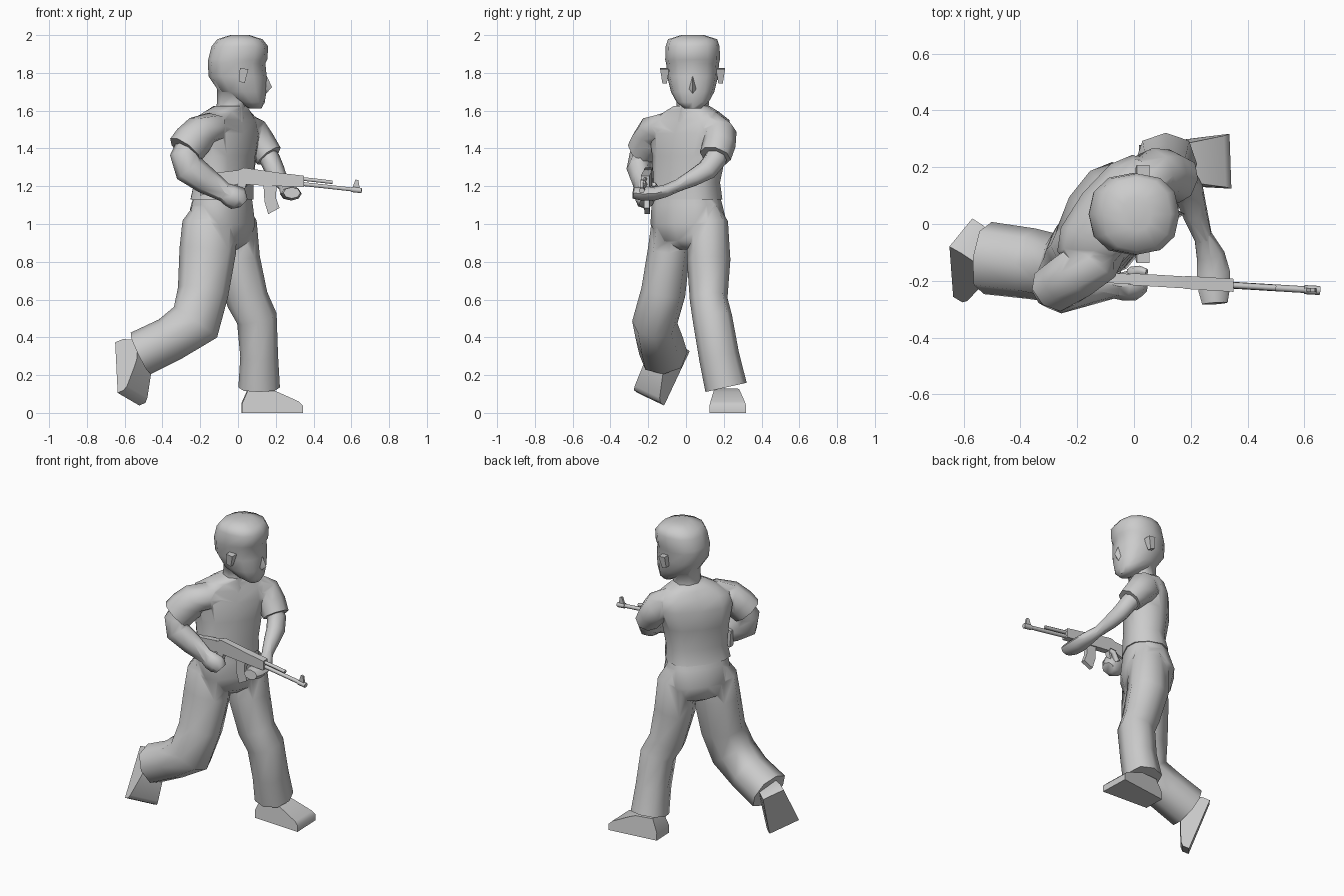
import bpy, bmesh, math
from mathutils import Vector, Matrix


def make(name, verts, faces):
    me = bpy.data.meshes.new(name)
    me.from_pydata([tuple(v) for v in verts], [], faces)
    bm = bmesh.new()
    bm.from_mesh(me)
    bmesh.ops.recalc_face_normals(bm, faces=bm.faces)
    bm.to_mesh(me)
    bm.free()
    ob = bpy.data.objects.new(name, me)
    bpy.context.collection.objects.link(ob)
    return ob


def loft(name, rows, n=8, side=(0, 1, 0), flat=False, p=1.0):
    """rows: x, y, z, radius along side, radius across, optional yaw."""
    c = [Vector(r[:3]) for r in rows]
    verts, faces = [], []
    for i, r in enumerate(rows):
        a = (c[i] - c[i - 1]).normalized() if i else Vector()
        b = (c[i + 1] - c[i]).normalized() if i < len(c) - 1 else Vector()
        t = Vector((0, 0, 1)) if flat else (a + b).normalized()
        s = Matrix.Rotation(math.radians(r[5] if len(r) > 5 else 0), 3, 'Z') @ Vector(side)
        u = (s - t * s.dot(t)).normalized()
        v = t.cross(u)
        for k in range(n):
            w = 2 * math.pi * k / n
            co, si = math.cos(w), math.sin(w)
            verts.append(c[i] + u * r[3] * math.copysign(abs(co) ** p, co)
                         + v * r[4] * math.copysign(abs(si) ** p, si))
    for i in range(len(rows) - 1):
        for k in range(n):
            j = (k + 1) % n
            faces.append((i * n + k, i * n + j, i * n + n + j, i * n + n + k))
    m = (len(rows) - 1) * n
    faces += [tuple(range(n)), tuple(range(m, m + n))]
    return make(name, verts, faces)


def prism(name, prof, yfun, half):
    """Extrude an x-z profile in y; yfun(x) gives the middle, half(x, z) the half width."""
    n = len(prof)
    verts = [(x, yfun(x) + s * half(x, z), z) for s in (-1, 1) for x, z in prof]
    faces = [tuple(range(n)), tuple(range(n, 2 * n))]
    faces += [(k, (k + 1) % n, n + (k + 1) % n, n + k) for k in range(n)]
    return make(name, verts, faces)


def union(target, *others):
    """Merge overlapping parts into one skin."""
    bpy.context.view_layer.objects.active = target
    for o in others:
        mod = target.modifiers.new("union", 'BOOLEAN')
        mod.operation, mod.solver, mod.object = 'UNION', 'EXACT', o
        bpy.ops.object.modifier_apply(modifier=mod.name)
        bpy.data.objects.remove(o)


# head: z, back x, front x, half width
head = [(1.612, .06, .125, .045), (1.645, .0, .142, .085), (1.70, -.10, .15, .115),
        (1.78, -.155, .152, .135), (1.85, -.16, .145, .14), (1.87, -.158, .155, .145),
        (1.94, -.14, .16, .143), (1.978, -.11, .13, .13), (2.0, -.04, .06, .06)]
skull = loft("head", [((b + f) / 2, .035, z, w, (f - b) / 2) for z, b, f, w in head], 12, flat=True, p=.85)
make("nose", [(.14, .035, 1.81), (.18, .035, 1.725), (.135, .01, 1.71), (.135, .06, 1.71), (.14, .035, 1.68)],
     [(0, 1, 2), (0, 3, 1), (1, 4, 2), (1, 3, 4), (0, 2, 4, 3)])
for s, nm in ((-1, "right_ear"), (1, "left_ear")):
    prism(nm, [(.005, 1.755), (.035, 1.745), (.055, 1.82), (.01, 1.825)],
          lambda x, s=s: .035 + s * .148, lambda x, z: .012 + (z - 1.745) * .16)
neck = loft("neck", [(-.04, .03, 1.54, .10, .09), (-.035, .035, 1.62, .085, .078),
                     (-.025, .035, 1.72, .09, .085)], 8)
union(skull, neck)

# shirt twisted toward the rifle, with sleeves
shirt = loft("shirt", [(-.085, .0, 1.13, .197, .138, -33), (-.075, .0, 1.22, .188, .125, -35),
                       (-.08, .015, 1.36, .205, .135, -38), (-.075, .025, 1.48, .24, .135, -38),
                       (-.07, .03, 1.55, .225, .112, -38), (-.055, .03, 1.595, .15, .095, -34),
                       (-.04, .03, 1.625, .09, .082, -25)], 12, flat=True, p=.76)
L = (1, 0, .5)
left_sleeve = loft("left_sleeve", [(-.03, .08, 1.5, .08, .08), (.02, .145, 1.505, .095, .09),
                                   (.075, .18, 1.47, .098, .09), (.12, .175, 1.42, .085, .088),
                                   (.165, .155, 1.36, .075, .085)], 8, L)
right_sleeve = loft("right_sleeve", [(-.08, -.03, 1.5, .08, .08), (-.14, -.12, 1.505, .1, .085),
                                     (-.2, -.17, 1.48, .098, .098), (-.245, -.205, 1.435, .09, .102),
                                     (-.28, -.23, 1.39, .085, .1)], 8)
union(shirt, left_sleeve, right_sleeve)

# trousers
seat = loft("trousers", [(-.07, .02, .865, .05, .07, -25), (-.085, .02, .91, .15, .14, -28),
                         (-.09, .015, 1.0, .205, .16, -30), (-.085, .005, 1.1, .193, .14, -32),
                         (-.08, .0, 1.17, .183, .124, -33)], 12, flat=True, p=.82)
left_leg = loft("left_trouser_leg", [(-.045, .085, 1.12, .07, .08), (-.02, .115, 1.0, .108, .12),
                                     (-.005, .12, .81, .115, .122), (.05, .12, .6, .10, .112),
                                     (.1, .14, .5, .105, .108), (.112, .175, .3, .107, .1),
                                     (.112, .212, .135, .112, .11)], 8, p=.85)
right_leg = loft("right_trouser_leg", [(-.13, -.05, 1.12, .07, .08), (-.15, -.075, 1.0, .108, .145),
                                       (-.16, -.09, .86, .112, .15), (-.185, -.12, .64, .118, .135),
                                       (-.225, -.165, .48, .12, .14), (-.36, -.14, .39, .125, .12),
                                       (-.515, -.12, .315, .128, .122)], 8, p=.85)
union(seat, left_leg, right_leg)


# shoes: profile in a local frame (heel at 0, toe along +x, sole at z = 0)
def shoe(name, mat):
    ob = prism(name, [(0, .0), (0, .05), (.035, .13), (.15, .125), (.19, .11), (.30, .06), (.32, .04), (.32, 0)],
               lambda x: 0, lambda x, z: (.068 + .09 * x) * (1 - 2.2 * max(z - .04, 0)))
    ob.data.transform(mat)


shoe("left_shoe", Matrix.Translation((.02, .21, 0)) @ Matrix.Rotation(math.radians(2), 4, 'Z'))
toe = Vector((.03, -.155, -.275)).normalized()
up = Vector((.8, -.48, .36))
up = (up - toe * up.dot(toe)).normalized()
m = Matrix((toe, up.cross(toe), up)).transposed().to_4x4()
shoe("right_shoe", Matrix.Translation((-.61, -.03, .35)) @ m)

# bare arms and hands
left_arm = loft("left_arm", [(.1, .18, 1.43, .055, .055), (.17, .155, 1.34, .055, .06), (.195, .11, 1.285, .052, .058),
                             (.215, .04, 1.245, .045, .048), (.245, -.05, 1.2, .033, .033)], 8, L)
left_hand = loft("left_hand", [(.243, -.04, 1.205, .032, .032), (.27, -.11, 1.175, .05, .033),
                               (.28, -.17, 1.16, .058, .036), (.282, -.235, 1.16, .055, .036),
                               (.285, -.28, 1.165, .045, .03)], 8, (1, 0, 0))
union(left_arm, left_hand)
right_arm = loft("right_arm", [(-.24, -.2, 1.44, .065, .075), (-.28, -.235, 1.36, .065, .08),
                               (-.255, -.25, 1.29, .065, .085), (-.17, -.235, 1.23, .055, .072),
                               (-.07, -.22, 1.165, .042, .05)], 8)
right_hand = loft("right_hand", [(-.08, -.22, 1.172, .041, .049), (-.04, -.22, 1.15, .05, .06),
                                 (.0, -.215, 1.135, .055, .065), (.025, -.21, 1.11, .04, .035)], 8)
right_thumb = loft("right_thumb", [(-.01, -.17, 1.15, .02, .02), (.02, -.165, 1.2, .018, .018),
                                   (.045, -.17, 1.21, .012, .012)], 6)
union(right_arm, right_hand, right_thumb)


# rifle
def gun_y(x):
    return -.195 - .06 * x


for nm, prof, hw in (
        ("rifle_stock", [(-.21, 1.26), (.0, 1.285), (.01, 1.215), (-.2, 1.15)], .018),
        ("rifle_receiver", [(-.02, 1.275), (.03, 1.298), (.19, 1.275), (.19, 1.2), (.0, 1.212)], .021),
        ("rifle_handguard", [(.18, 1.276), (.35, 1.255), (.35, 1.195), (.18, 1.202)], .023),
        ("rifle_grip", [(.0, 1.22), (.045, 1.215), (.015, 1.11), (-.025, 1.12)], .017),
        ("rifle_magazine", [(.135, 1.21), (.205, 1.205), (.2, 1.14), (.22, 1.085), (.16, 1.052), (.14, 1.12)], .014),
        ("rifle_front_sight", [(.605, 1.19), (.645, 1.185), (.637, 1.232), (.622, 1.236)], .007)):
    prism(nm, prof, gun_y, lambda x, z, hw=hw: hw)
for nm, x0, z0, x1, z1, r in (("rifle_barrel", .33, 1.213, .65, 1.178, .012),
                              ("rifle_gas_tube", .33, 1.24, .5, 1.221, .011),
                              ("rifle_muzzle", .6, 1.183, .655, 1.177, .016)):
    loft(nm, [(x0, gun_y(x0), z0, r, r), (x1, gun_y(x1), z1, r, r)], 6)

# smooth shading with sharp hems
bpy.ops.object.select_all(action='SELECT')
bpy.context.view_layer.objects.active = shirt
bpy.ops.object.shade_smooth_by_angle(angle=math.radians(62))
